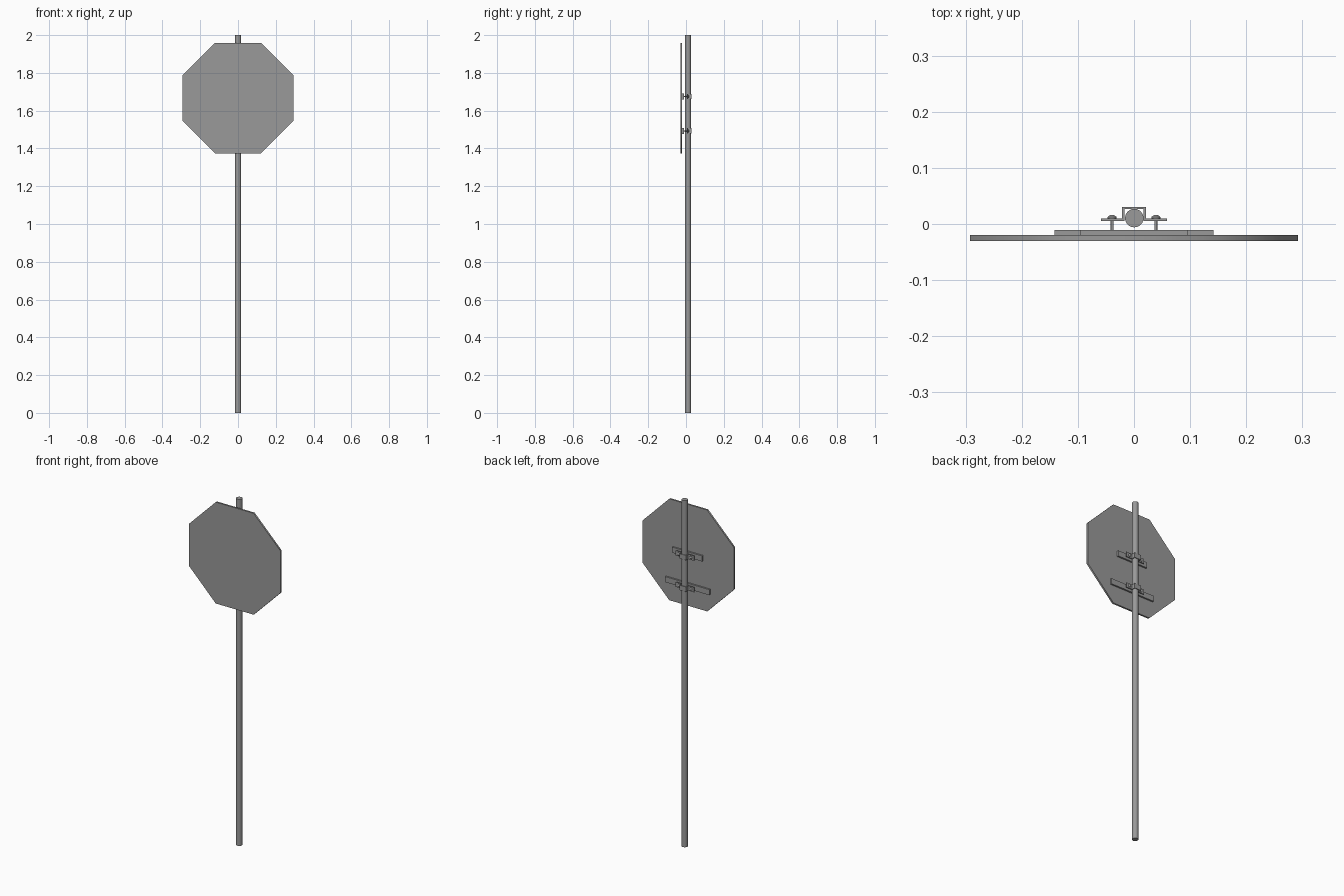
import bpy, bmesh, math
from mathutils import Matrix, Vector

if "Cube" in bpy.data.objects:
    bpy.data.objects.remove(bpy.data.objects["Cube"])

# Dark grey metal shared by every part
metal = bpy.data.materials.new("dark_grey_metal")
metal.diffuse_color = (0.32, 0.32, 0.32, 1)
metal.use_nodes = True
metal.node_tree.nodes["Principled BSDF"].inputs["Base Color"].default_value = metal.diffuse_color


def finish(name, bm, smooth_angle=None):
    bmesh.ops.recalc_face_normals(bm, faces=bm.faces)
    bmesh.ops.translate(bm, verts=bm.verts, vec=(0, -0.001, 0))
    me = bpy.data.meshes.new(name)
    bm.to_mesh(me)
    bm.free()
    me.materials.append(metal)
    ob = bpy.data.objects.new(name, me)
    bpy.context.collection.objects.link(ob)
    if smooth_angle:
        bpy.ops.object.select_all(action='DESELECT')
        ob.select_set(True)
        bpy.context.view_layer.objects.active = ob
        bpy.ops.object.shade_smooth_by_angle(angle=math.radians(smooth_angle))
    return ob


def extrude_profile(name, points, direction, smooth_angle=None):
    """Closed 3D outline extruded along direction."""
    bm = bmesh.new()
    face = bm.faces.new([bm.verts.new(p) for p in points])
    ext = bmesh.ops.extrude_face_region(bm, geom=[face], use_keep_orig=True)
    moved = [g for g in ext["geom"] if isinstance(g, bmesh.types.BMVert)]
    bmesh.ops.translate(bm, verts=moved, vec=Vector(direction))
    return finish(name, bm, smooth_angle)


def box(name, x, y0, y1, z0, z1):
    pts = [(-x, y0, z0), (x, y0, z0), (x, y0, z1), (-x, y0, z1)]
    return extrude_profile(name, pts, (0, y1 - y0, 0))


def bolt(name, x, z):
    """Shaft and low domed head, lathed around the y axis."""
    profile = [(0.0025, -0.0095), (0.0025, 0.011), (0.008, 0.011),
               (0.008, 0.0135), (0.005, 0.016), (0.0025, 0.017)]
    n = 12
    bm = bmesh.new()
    rings = []
    for r, y in profile:
        rings.append([bm.verts.new((x + r * math.cos(2 * math.pi * i / n), y,
                                    z + r * math.sin(2 * math.pi * i / n)))
                      for i in range(n)])
    for a, b in zip(rings, rings[1:]):
        for i in range(n):
            j = (i + 1) % n
            bm.faces.new((a[i], a[j], b[j], b[i]))
    bm.faces.new(rings[0])
    bm.faces.new(rings[-1])
    finish(name, bm, 35)


# Pole
bm = bmesh.new()
bmesh.ops.create_cone(bm, cap_ends=True, segments=24, radius1=0.0165, radius2=0.0165,
                      depth=2, matrix=Matrix.Translation((0.0005, 0.0115, 1)))
finish("pole", bm, 35)

# Octagonal sign plate, soft around its rim
cz, h, c = 1.667, 0.2925, 0.121
octagon = [(-c, -h), (c, -h), (h, -c), (h, c), (c, h), (-c, h), (-h, c), (-h, -c)]
extrude_profile("sign_plate", [(x, -0.029, cz + z) for x, z in octagon], (0, 0.01, 0), 50)

# Upper and lower mounting sets: backing bar, hat clamp, two bolts
half_hat = [(0.059, 0.0065), (0.059, 0.011), (0.021, 0.011), (0.021, 0.031)]
inner = [(0.0172, 0.0275), (0.0172, 0.0065)]
hat = (half_hat + [(-x, y) for x, y in reversed(half_hat)]
       + [(-x, y) for x, y in reversed(inner)] + inner)
for level, z, half_width in (("upper", 1.675, 0.096), ("lower", 1.493, 0.142)):
    box(level + "_bar", half_width, -0.019, -0.0095, z - 0.016, z + 0.016)
    extrude_profile(level + "_clamp", [(x, y, z - 0.014) for x, y in hat], (0, 0, 0.028))
    for side, sx in (("left", -1), ("right", 1)):
        bolt(level + "_bolt_" + side, sx * 0.039, z)
